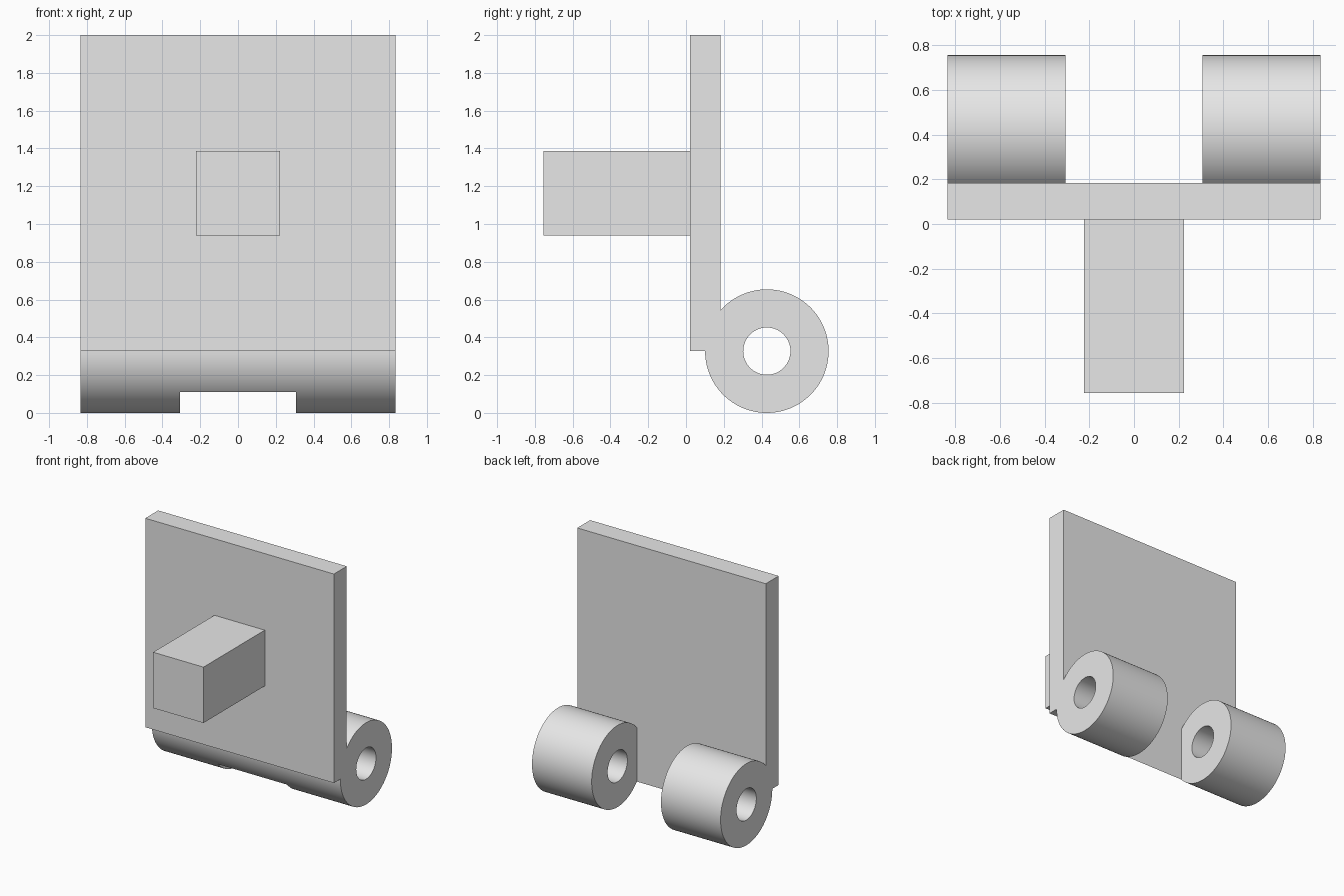
import bpy
import bmesh
import math
from mathutils import Vector

cube = bpy.data.objects.get("Cube")
if cube:
    bpy.data.objects.remove(cube, do_unlink=True)

WIDTH = 1.67             # full width along x
FRONT, BACK = 0.02, 0.183  # plate faces along y
AXIS_Y, AXIS_Z = 0.428, 0.327
OUTER, BORE = 0.327, 0.125
GAP = 0.614              # space between the two knuckles

grey = bpy.data.materials.new("light grey")
grey.use_nodes = True
grey.diffuse_color = (0.8, 0.8, 0.8, 1)
grey.node_tree.nodes["Principled BSDF"].inputs["Base Color"].default_value = (0.8, 0.8, 0.8, 1)


def extrude_x(name, outline, width):
    """Extrude a closed (y, z) outline along x, centred on x = 0."""
    bm = bmesh.new()
    face = bm.faces.new([bm.verts.new((-width / 2, y, z)) for y, z in outline])
    moved = bmesh.ops.extrude_face_region(bm, geom=[face])["geom"]
    bmesh.ops.translate(bm, vec=Vector((width, 0, 0)),
                        verts=[v for v in moved if isinstance(v, bmesh.types.BMVert)])
    bmesh.ops.recalc_face_normals(bm, faces=bm.faces)
    mesh = bpy.data.meshes.new(name)
    bm.to_mesh(mesh)
    bm.free()
    mesh.materials.append(grey)
    obj = bpy.data.objects.new(name, mesh)
    bpy.context.collection.objects.link(obj)
    return obj


def arc(radius, start, end, steps):
    """Points about the hinge axis, from start to end angle."""
    angles = [start + (end - start) * i / steps for i in range(steps + 1)]
    return [(AXIS_Y + radius * math.cos(a), AXIS_Z + radius * math.sin(a)) for a in angles]


def rectangle(y0, y1, z0, z1):
    return [(y0, z0), (y1, z0), (y1, z1), (y0, z1)]


def activate(obj):
    bpy.ops.object.select_all(action='DESELECT')
    obj.select_set(True)
    bpy.context.view_layer.objects.active = obj


def cut(obj, cutter):
    cutter.hide_render = True
    mod = obj.modifiers.new("cut", 'BOOLEAN')
    mod.operation = 'DIFFERENCE'
    mod.solver = 'EXACT'
    mod.object = cutter
    activate(obj)
    bpy.ops.object.modifier_apply(modifier=mod.name)
    bpy.data.objects.remove(cutter, do_unlink=True)


# Plate and hinge barrel share one side profile
meet = math.acos((BACK - AXIS_Y) / OUTER)
profile = [(FRONT, AXIS_Z), (FRONT, 2), (BACK, 2)]
profile += arc(OUTER, meet, -math.pi, 96)
plate = extrude_x("hinge_plate", profile, WIDTH)

# Gap between the knuckles, then the pin hole
cut(plate, extrude_x("knuckle_gap", rectangle(BACK, 1, -0.2, 0.9), GAP))
cut(plate, extrude_x("pin_hole", arc(BORE, 0, math.tau, 64)[:-1], WIDTH + 0.4))
activate(plate)
bpy.ops.object.shade_smooth_by_angle(angle=math.radians(25))

# Square post on the front
extrude_x("square_post", rectangle(-0.755, FRONT, 0.94, 1.387), 0.446)
